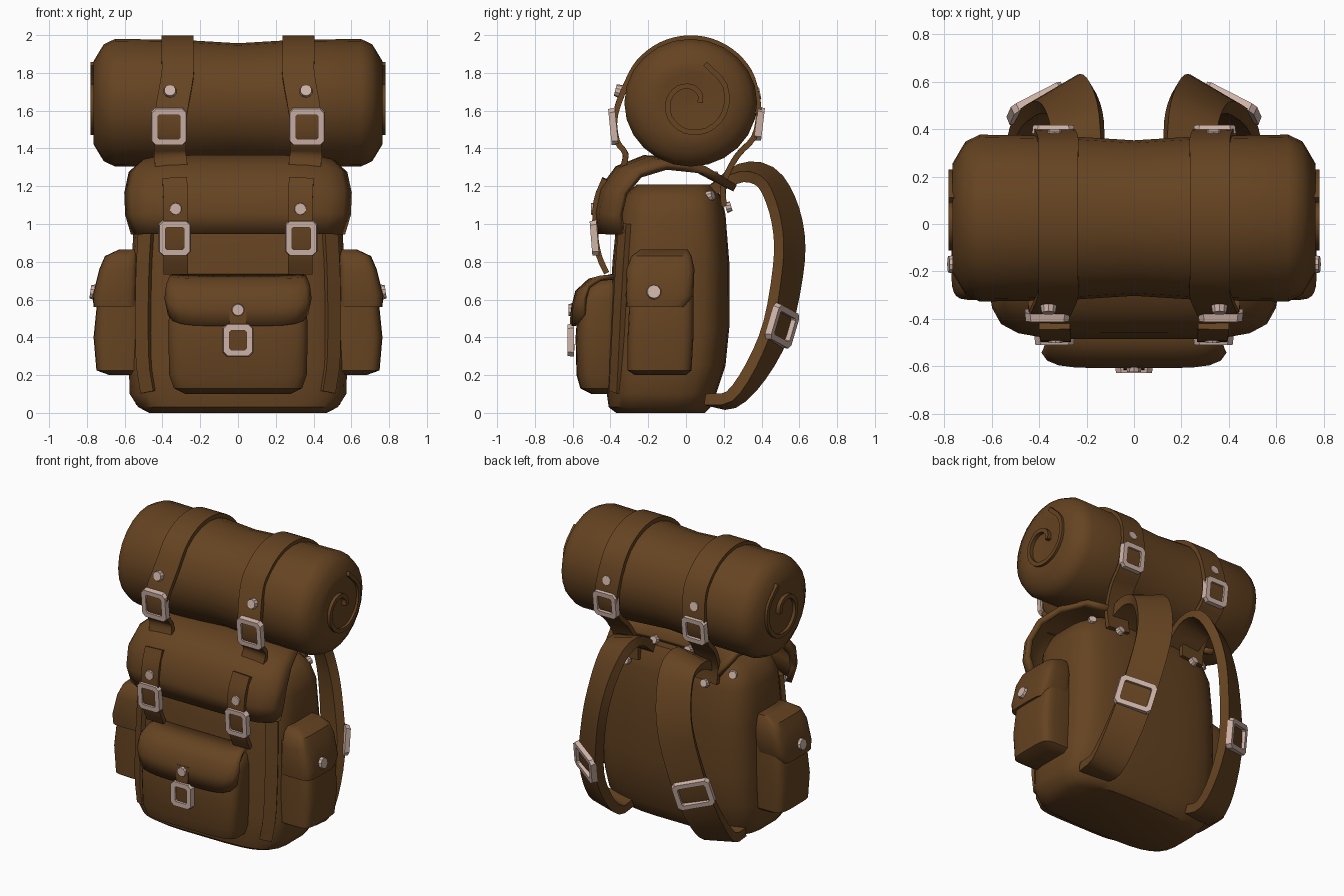
import bpy, bmesh, math
from mathutils import Vector, Matrix

if "Cube" in bpy.data.objects:
    bpy.data.objects.remove(bpy.data.objects["Cube"])


def material(name, rgb):
    m = bpy.data.materials.new(name)
    m.diffuse_color = (*rgb, 1)
    m.use_nodes = True
    m.node_tree.nodes["Principled BSDF"].inputs["Base Color"].default_value = m.diffuse_color
    return m


BROWN = material("brown_leather", (0.13, 0.056, 0.0152))
METAL = material("pale_metal", (0.62, 0.45, 0.39))


def finish(name, bm, mat=BROWN, mirror=False, angle=40):
    bmesh.ops.recalc_face_normals(bm, faces=bm.faces)
    me = bpy.data.meshes.new(name)
    bm.to_mesh(me)
    bm.free()
    me.materials.append(mat)
    ob = bpy.data.objects.new(name, me)
    bpy.context.collection.objects.link(ob)
    bpy.ops.object.select_all(action='DESELECT')
    ob.select_set(True)
    bpy.context.view_layer.objects.active = ob
    bpy.ops.object.shade_smooth_by_angle(angle=math.radians(angle))
    if mirror:
        ob.modifiers.new("mirror", 'MIRROR').use_mirror_merge = False
    return ob


def skin(bm, rings, closed=False):
    """Join rings of points into a capped or closed tube."""
    vs = [[bm.verts.new(p) for p in r] for r in rings]
    n = len(vs[0])
    pairs = list(zip(vs, vs[1:])) + ([(vs[-1], vs[0])] if closed else [])
    for a, b in pairs:
        for i in range(n):
            j = (i + 1) % n
            bm.faces.new((a[i], a[j], b[j], b[i]))
    if not closed:
        bm.faces.new(vs[0])
        bm.faces.new(vs[-1])


def loft(name, sections, power=4, n=28, mirror=False):
    """Stack of rounded boxes: (z, x0, x1, y0, y1)."""
    def curve(t):
        return math.copysign(abs(t) ** (2 / power), t)
    rings = []
    for z, x0, x1, y0, y1 in sections:
        rings.append([((x0 + x1) / 2 + (x1 - x0) / 2 * curve(math.cos(a)),
                       (y0 + y1) / 2 + (y1 - y0) / 2 * curve(math.sin(a)), z)
                      for a in (math.tau * (i + .5) / n for i in range(n))])
    bm = bmesh.new()
    skin(bm, rings)
    return finish(name, bm, mirror=mirror)


def smooth_path(pts, steps=3):
    """Catmull-Rom curve through the points."""
    p = [Vector(q) for q in pts]
    p = [2 * p[0] - p[1]] + p + [2 * p[-1] - p[-2]]
    out = []
    for a, b, c, d in zip(p, p[1:], p[2:], p[3:]):
        for k in range(steps):
            t = k / steps
            out.append(.5 * (2 * b + (c - a) * t + (2 * a - 5 * b + 4 * c - d) * t * t
                             + (3 * b - a - 3 * c + d) * t ** 3))
    return out + [p[-2]]


def ribbon(name, pts, width, thick, tilt=0, across=(1, 0, 0), mirror=False):
    """Flat strap along a path; tilt twists its middle part."""
    path = smooth_path(pts)
    rings = []
    for i, p in enumerate(path):
        tan = (path[min(i + 1, len(path) - 1)] - path[max(i - 1, 0)]).normalized()
        w = Vector(across)
        w = (w - tan * w.dot(tan)).normalized()
        nrm = tan.cross(w)
        a = tilt * math.sin(math.pi * i / (len(path) - 1))
        w, nrm = w * math.cos(a) + nrm * math.sin(a), nrm * math.cos(a) - w * math.sin(a)
        w, nrm = w * width / 2, nrm * thick / 2
        rings.append([p - w - nrm, p + w - nrm, p + w + nrm, p - w + nrm])
    bm = bmesh.new()
    skin(bm, rings)
    return finish(name, bm, mirror=mirror)


def flap(name, profile, bow, drops, thick):
    """Draped cover from (half width, y, z) rows, curving back at its sides."""
    cols = 12
    us = [-1 + 2 * i / cols for i in range(cols + 1)]
    bm = bmesh.new()
    rows = []
    for r, (hw, y, z) in enumerate(profile):
        drop = drops[0] + (drops[1] - drops[0]) * r / (len(profile) - 1)
        rows.append([bm.verts.new((hw * math.sin(u * 1.45) / math.sin(1.45), y + bow * u ** 4,
                                   z - drop * u ** 4)) for u in us])
    for a, b in zip(rows, rows[1:]):
        for i in range(cols):
            bm.faces.new((a[i], a[i + 1], b[i + 1], b[i]))
    ob = finish(name, bm)
    mod = ob.modifiers.new("thickness", 'SOLIDIFY')
    mod.thickness = thick
    mod.offset = 0


def placed(bm, loc, facing, roll=0):
    q = Vector(facing).to_track_quat('-Y', 'Z')
    bm.transform(Matrix.Translation(loc) @ q.to_matrix().to_4x4() @ Matrix.Rotation(roll, 4, 'Y'))


def buckle(name, loc, facing=(0, -1, 0), w=.17, h=.19, mirror=True, roll=0):
    """Bevelled square frame."""
    bm = bmesh.new()
    bar, d, c = .036, .018, .022
    rings = []
    for inset, y in ((0, d), (0.004, -d), (bar, -d), (bar, d)):
        a, b = w / 2 - inset, h / 2 - inset
        k = c if inset < bar else .008
        rings.append([(x, y, z) for x, z in ((a, b - k), (a - k, b), (k - a, b), (-a, b - k),
                                             (-a, k - b), (k - a, -b), (a - k, -b), (a, k - b))])
    skin(bm, rings, closed=True)
    placed(bm, loc, facing, roll)
    finish(name, bm, METAL, mirror, 30)


def stud(name, loc, facing=(0, -1, 0), r=.036, mirror=True):
    bm = bmesh.new()
    bmesh.ops.create_cone(bm, cap_ends=True, segments=10, radius1=r, radius2=r * .85, depth=.03,
                          matrix=Matrix.Rotation(math.pi / 2, 4, 'X'))
    placed(bm, loc, facing)
    finish(name, bm, METAL, mirror, 30)


# Main bag
loft("bag_body", [(z, -h, h, a, b) for z, h, a, b in (
    (0, .47, -.37, .10), (.03, .53, -.41, .13), (.1, .575, -.42, .16), (.25, .58, -.42, .21),
    (.45, .575, -.41, .23), (.8, .565, -.39, .23), (1.05, .55, -.365, .21), (1.15, .51, -.33, .185),
    (1.21, .42, -.26, .15))])
ribbon("corner_strip", [(.475, -.375, .11), (.5, -.365, .3), (.5, -.345, .7), (.485, -.325, 1.0)],
       .08, .03, across=(.75, .45, 0), mirror=True)
flap("top_flap", [(.55, -.455, .95), (.58, -.465, 1.06), (.585, -.44, 1.18), (.565, -.36, 1.29),
                  (.52, -.22, 1.345), (.47, -.02, 1.335), (.43, .14, 1.25)], .12, (0, .06), .04)

# Front pocket
loft("front_pocket", [(z, -h, h, a, -.34) for z, h, a in (
    (.1, .28, -.50), (.13, .34, -.56), (.2, .365, -.58), (.4, .37, -.585), (.6, .365, -.57),
    (.67, .345, -.52), (.71, .29, -.44))], 4.5)
flap("front_pocket_flap", [(.36, -.595, .46), (.38, -.595, .56), (.375, -.575, .64),
                           (.36, -.51, .70), (.33, -.38, .725)], .06, (-.06, 0), .025)
ribbon("front_pocket_tab", [(0, -.595, .58), (0, -.605, .47), (0, -.60, .33)], .09, .02)
buckle("front_pocket_buckle", (0, -.61, .385), w=.16, h=.175, mirror=False)
stud("front_pocket_stud", (0, -.608, .545), mirror=False)

# Side pockets
loft("side_pocket", [(z, .5, x, a, b) for z, x, a, b in (
    (.2, .68, -.27, 0), (.225, .75, -.31, .03), (.4, .765, -.31, .04), (.6, .745, -.30, .04),
    (.78, .69, -.29, .03))], 5, 24, True)
loft("side_pocket_flap", [(z, .53, x, a, b) for z, x, a, b in (
    (.56, .765, -.315, .0), (.62, .77, -.32, .04), (.76, .735, -.315, .045), (.83, .705, -.29, .03),
    (.865, .63, -.24, .01))], 5, 24, True)
stud("side_pocket_stud", (.767, -.17, .64), (1, 0, .15), .042)

# Bedroll: turned profile around x, with a spiral edge on each end
CY, CZ = .025, 1.642
half = [(.75, .03), (.765, .16), (.765, .22), (.735, .27), (.71, .31), (.65, .338), (.3, .333)]
profile = [(-x, r) for x, r in half] + [(0, .315)] + half[::-1]
bm = bmesh.new()
skin(bm, [[(x, CY + 1.04 * r * math.cos(math.tau * i / 24), CZ + r * math.sin(math.tau * i / 24))
           for i in range(24)] for x, r in profile])
finish("bedroll", bm)
spiral = [(.757, CY + (.05 + .017 * k) * math.cos(k * .75), CZ + (.05 + .017 * k) * math.sin(k * .75))
          for k in range(11)]
ribbon("bedroll_spiral", spiral, .05, .028, mirror=True)

# Straps around the bedroll
arc = [(.32, CY - .352 * math.cos(a), CZ + .342 * math.sin(a))
       for a in (math.radians(d) for d in range(25, 161, 19))]
ribbon("bedroll_strap", [(.35, -.34, 1.28), (.36, -.32, 1.37), (.36, -.365, 1.44), (.355, -.375, 1.58)]
       + arc + [(.335, .385, 1.6), (.34, .36, 1.46), (.33, .27, 1.36), (.31, .2, 1.22), (.3, .2, 1.1)],
       .17, .03, mirror=True)
buckle("bedroll_front_buckle", (.365, -.385, 1.515), (0, -1, -.1), .19, .2)
stud("bedroll_front_stud", (.36, -.36, 1.705), (0, -1, .25))
buckle("bedroll_back_buckle", (.34, .39, 1.53), (0, 1, -.12), .18, .18)
stud("bedroll_back_stud", (.335, .378, 1.69), (0, 1, .2))

# Straps closing the top flap
ribbon("flap_strap", [(.335, -.43, 1.24), (.33, -.475, 1.12), (.33, -.48, .95), (.33, -.46, .83),
                      (.33, -.42, .74)], .13, .03, mirror=True)
buckle("flap_buckle", (.335, -.485, .925), (0, -1, -.08), .17, .19)
stud("flap_stud", (.33, -.487, 1.08))

# Shoulder straps, slanting outwards towards the base
ribbon("shoulder_strap", [(.24, .14, 1.18), (.24, .29, 1.27), (.24, .42, 1.25), (.26, .5, 1.13),
                          (.29, .545, .95), (.33, .54, .75), (.39, .48, .45), (.42, .37, .22),
                          (.43, .24, .07), (.42, .11, .07)], .22, .06, .55, mirror=True)
buckle("shoulder_buckle", (.415, .51, .46), (.47, .82, -.18), .25, .2, roll=.25)

# Rivets along the top of the back
for i, (x, y, z) in enumerate(((.30, .225, 1.09), (.45, .13, 1.15), (.13, .16, 1.25))):
    stud("back_rivet_%d" % i, (x, y, z), (x if x > .4 else 0, 1, .3), .03)
